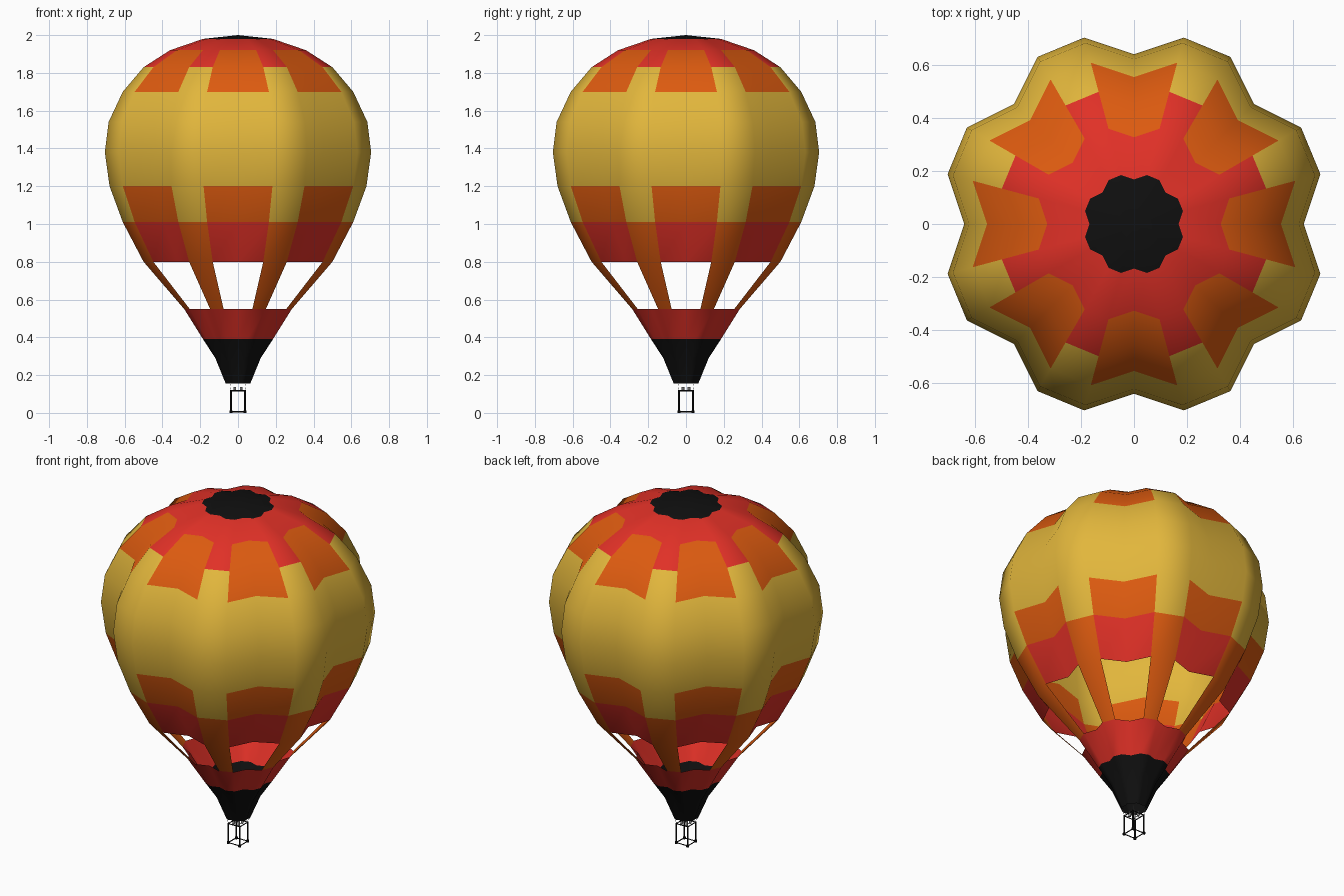
import bpy, bmesh, math
from mathutils import Vector

if "Cube" in bpy.data.objects:
    bpy.data.objects.remove(bpy.data.objects["Cube"])


def mat(name, rgb):
    m = bpy.data.materials.new(name)
    m.diffuse_color = (*rgb, 1)
    m.use_nodes = True
    m.node_tree.nodes["Principled BSDF"].inputs["Base Color"].default_value = m.diffuse_color
    return m


yellow = mat("yellow", (0.76, 0.47, 0.045))
orange = mat("orange", (0.73, 0.105, 0.005))
red = mat("red", (0.75, 0.03, 0.02))
black = mat("black", (0.005, 0.005, 0.005))
grey = mat("grey", (0.3, 0.3, 0.3))
YELLOW, ORANGE, RED, BLACK = range(4)


def finish(bm, name, mats, smooth=None):
    me = bpy.data.meshes.new(name)
    bm.to_mesh(me)
    bm.free()
    ob = bpy.data.objects.new(name, me)
    bpy.context.collection.objects.link(ob)
    for m in mats:
        me.materials.append(m)
    if smooth:
        bpy.ops.object.select_all(action='DESELECT')
        ob.select_set(True)
        bpy.context.view_layer.objects.active = ob
        bpy.ops.object.shade_smooth_by_angle(angle=math.radians(smooth))
    return ob


# Envelope: eight lobes of three panels; profile is (half width, height)
profile = [(0.065, 0.155), (0.12, 0.29), (0.185, 0.39), (0.285, 0.55),
           (0.50, 0.80), (0.61, 1.01), (0.68, 1.20), (0.705, 1.38),
           (0.685, 1.54), (0.61, 1.70), (0.50, 1.83), (0.36, 1.92), (0.185, 1.98)]
SIDES = 24


def panel_colour(z, middle):
    """Colour from height, and whether the panel is the middle one of its lobe."""
    if z < 0.39 or z > 1.98:
        return BLACK
    if z < 0.55:
        return RED
    if z < 0.80:
        return ORANGE if middle else None      # None = open vent
    if z < 1.01:
        return ORANGE if middle else RED
    if z < 1.20:
        return YELLOW if middle else ORANGE
    if z < 1.70:
        return YELLOW
    if z < 1.92:
        return (YELLOW if z < 1.83 else RED) if middle else ORANGE
    return RED


bm = bmesh.new()
rings = []
for half, z in profile:
    ring = []
    for i in range(SIDES):
        a = math.tau * i / SIDES
        r = half / math.cos(math.radians(15)) * (0.88 if i % 3 == 0 else 1)
        ring.append(bm.verts.new((r * math.cos(a), r * math.sin(a), z)))
    rings.append(ring)
for lo, hi in zip(rings, rings[1:]):
    for i in range(SIDES):
        j = (i + 1) % SIDES
        c = panel_colour((lo[0].co.z + hi[0].co.z) / 2, i % 3 == 1)
        if c is not None:
            bm.faces.new((lo[i], lo[j], hi[j], hi[i])).material_index = c
top = bm.verts.new((0, 0, 2))
for i in range(SIDES):
    bm.faces.new((rings[-1][i], rings[-1][(i + 1) % SIDES], top)).material_index = BLACK
finish(bm, "envelope", [yellow, orange, red, black], 50)


# Basket frame, ropes and burners
def rod(bm, a, b, r, sides=6):
    a, b = Vector(a), Vector(b)
    d = b - a
    m = d.to_track_quat('Z', 'Y').to_matrix().to_4x4()
    m.translation = (a + b) / 2
    bmesh.ops.create_cone(bm, cap_ends=True, segments=sides, radius1=r, radius2=r,
                          depth=d.length, matrix=m)


W = 0.037
corners = [(W, W), (-W, W), (-W, -W), (W, -W)]
posts, rails, ropes = bmesh.new(), bmesh.new(), bmesh.new()
for (x, y), (u, v) in zip(corners, corners[1:] + corners[:1]):
    rod(posts, (x, y, 0), (x, y, 0.12), 0.005)
    rod(posts, (x, y, 0), (x, y, 0.012), 0.008)
    rod(rails, (x, y, 0.006), (u, v, 0.006), 0.003)
    rod(rails, (x, y, 0.117), (u, v, 0.117), 0.003)
    rod(ropes, (x, y, 0.12), (x * 1.15, y * 1.15, 0.16), 0.001, 4)
finish(posts, "basket_posts", [black], 40)
finish(rails, "basket_rails", [black], 40)
finish(ropes, "ropes", [grey])

burners = bmesh.new()
for x in (-0.016, 0.016):
    rod(burners, (x, -W, 0.117), (x, W, 0.117), 0.002)
    for y in (-0.016, 0.016):
        rod(burners, (x, y, 0.112), (x, y, 0.138), 0.007, 10)
finish(burners, "burners", [grey], 40)
